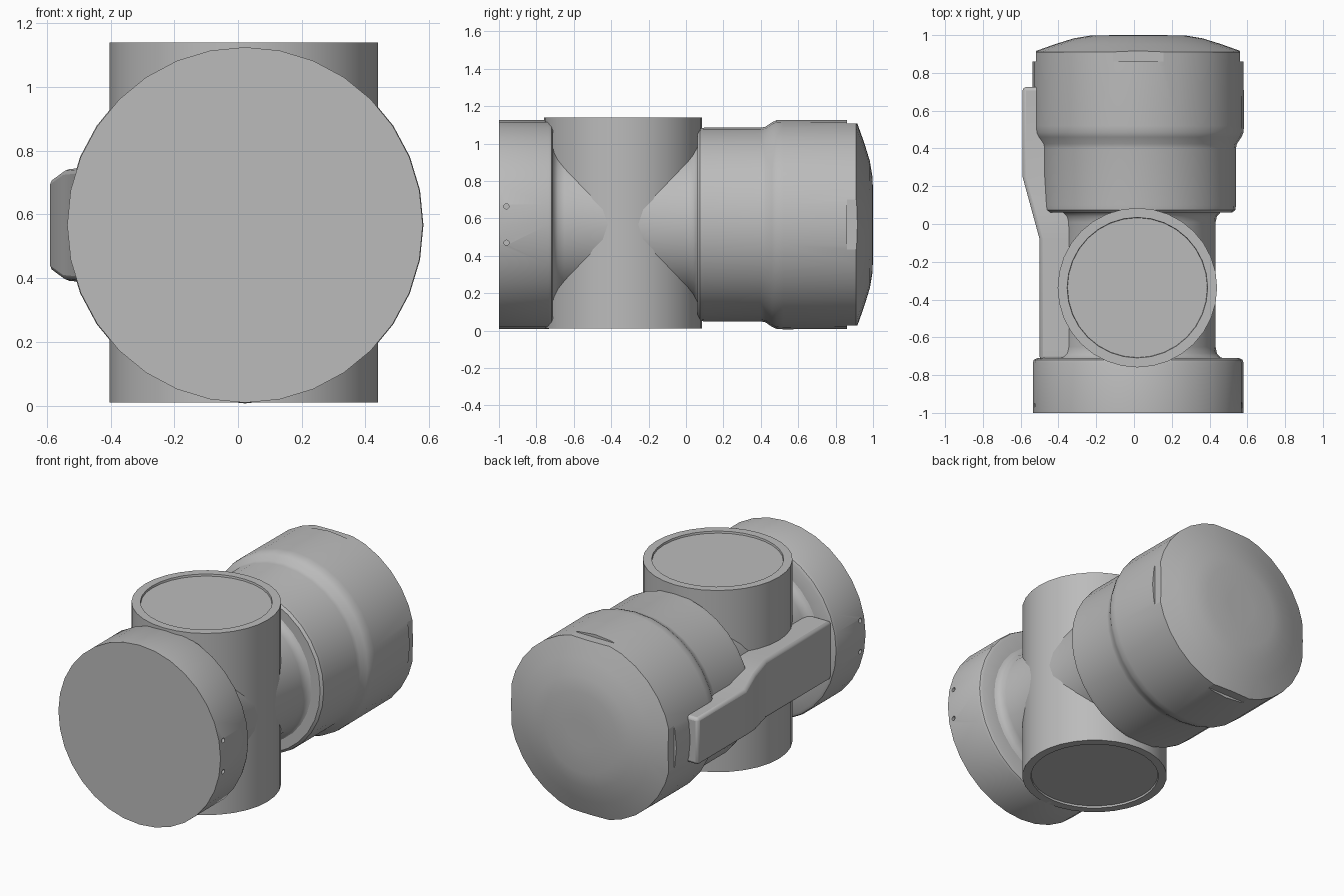
import bpy, bmesh, math
from mathutils import Matrix, Vector

if "Cube" in bpy.data.objects:
    bpy.data.objects.remove(bpy.data.objects["Cube"], do_unlink=True)

AX, AZ = 0.022, 0.567      # axis of the horizontal body
SIDES = 32

grey = bpy.data.materials.new("plain grey")
grey.use_nodes = True
colour = (0.5, 0.5, 0.5, 1)
grey.diffuse_color = colour
grey.node_tree.nodes["Principled BSDF"].inputs["Base Color"].default_value = colour


def add(name, bm, smooth=True):
    bmesh.ops.recalc_face_normals(bm, faces=bm.faces)
    mesh = bpy.data.meshes.new(name)
    bm.to_mesh(mesh)
    bm.free()
    mesh.materials.append(grey)
    ob = bpy.data.objects.new(name, mesh)
    bpy.context.collection.objects.link(ob)
    if smooth:
        bpy.ops.object.select_all(action='DESELECT')
        ob.select_set(True)
        bpy.context.view_layer.objects.active = ob
        bpy.ops.object.shade_smooth_by_angle(angle=math.radians(32))
    return ob


def loft(bm, rings):
    """Skin rings of points and cap both ends."""
    loops = [[bm.verts.new(p) for p in ring] for ring in rings]
    n = len(loops[0])
    for a, b in zip(loops, loops[1:]):
        for i in range(n):
            j = (i + 1) % n
            bm.faces.new((a[i], a[j], b[j], b[i]))
    bm.faces.new(loops[0])
    bm.faces.new(loops[-1])


def lathe(name, profile, place):
    """Turn (radius, distance) pairs; place maps local to model space."""
    bm = bmesh.new()
    angles = [2 * math.pi * i / SIDES for i in range(SIDES)]
    loft(bm, [[place(r * math.cos(a), r * math.sin(a), d) for a in angles]
              for r, d in profile])
    return add(name, bm)


def along_y(u, v, d):
    return Vector((AX + u, d, AZ + v))


def along_z(u, v, d):
    return Vector((0.018 + u, -0.337 + v, d))


def cut(target, cutter):
    mod = target.modifiers.new("cut", 'BOOLEAN')
    mod.operation = 'DIFFERENCE'
    mod.solver = 'EXACT'
    mod.object = cutter
    cutter.hide_render = True
    cutter.hide_set(True)


# Front collar with a rounded inner edge
collar = lathe("front_collar", [(0.558, -1.0), (0.558, -0.735), (0.552, -0.719),
                                (0.535, -0.71), (0.4, -0.71)], along_y)

# Neck with fillets flaring into both collars
lathe("neck", [(0.46, -0.715), (0.435, -0.705), (0.417, -0.685), (0.41, -0.65),
               (0.41, 0.01), (0.417, 0.04), (0.435, 0.06), (0.46, 0.07)], along_y)

# Stepped rear body with a shallow domed end
body = lathe("rear_body", [(0.4, 0.062), (0.5, 0.062), (0.515, 0.075), (0.518, 0.1),
                           (0.518, 0.4), (0.523, 0.425), (0.547, 0.46), (0.558, 0.485),
                           (0.56, 0.52), (0.558, 0.91), (0.44, 0.952), (0.34, 0.983),
                           (0.25, 0.998), (0.1, 1.0)], along_y)

# Upright barrel with shallow recessed end discs
lathe("upright_barrel", [(0.37, 0.022), (0.372, 0.01), (0.422, 0.01), (0.422, 1.14),
                         (0.372, 1.14), (0.37, 1.128)], along_z)

# Side arm: outer face bends inward and the arm widens toward the front
bm = bmesh.new()
stations = [(0.725, -0.59, 0.145), (0.25, -0.59, 0.145), (0.1, -0.549, 0.175),
            (-0.08, -0.5, 0.18), (-0.72, -0.5, 0.18)]
loft(bm, [[(x, y, AZ - h), (x, y, AZ + h), (-0.3, y, AZ + h), (-0.3, y, AZ - h)]
          for y, x, h in stations])
arm = add("side_arm", bm)
bevel = arm.modifiers.new("soft_edges", 'BEVEL')
bevel.width, bevel.segments = 0.018, 2
bevel.limit_method = 'ANGLE'

# Four flats cut into the rear rim
bm = bmesh.new()
for k in range(4):
    turn = Matrix.Rotation(k * math.pi / 2, 4, 'Y')
    shape = Matrix.Translation((0.64, 0.96, 0)) @ Matrix.Diagonal((0.2, 0.2, 0.5, 1))
    bmesh.ops.create_cube(bm, size=1,
                          matrix=Matrix.Translation((AX, 0, AZ)) @ turn @ shape)
cut(body, add("rim_flat_cutter", bm, smooth=False))

# Small drilled holes on both sides of the front collar
bm = bmesh.new()
for side in (-1, 1):
    for dz in (-0.097, 0.097):
        place = (Matrix.Translation((AX + side * 0.56, -0.96, AZ + dz))
                 @ Matrix.Rotation(math.pi / 2, 4, 'Y'))
        bmesh.ops.create_cone(bm, cap_ends=True, segments=12, radius1=0.014,
                              radius2=0.014, depth=0.08, matrix=place)
cut(collar, add("hole_cutter", bm, smooth=False))
